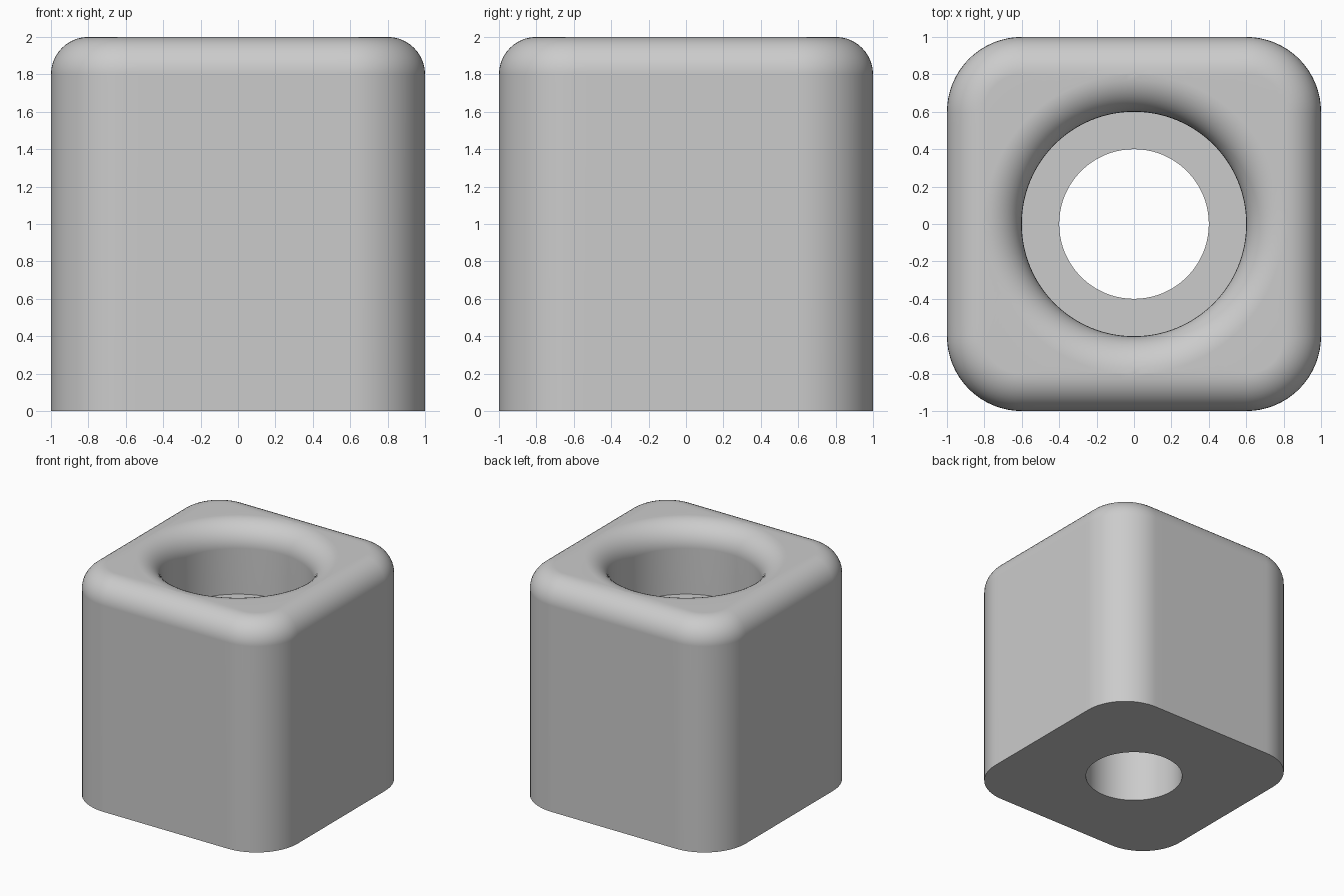
import bpy, bmesh
from math import sin, cos, pi
from mathutils import Matrix, Vector

if "Cube" in bpy.data.objects:
    bpy.data.objects.remove(bpy.data.objects["Cube"])

SIDE, ARC = 8, 16              # steps per half side and per corner
QUAD = 2 * SIDE + ARC          # steps per quarter turn
FILLET, STEPS = 0.2, 10
CORNER = 0.6                   # centre of each rounded corner


def quarters(points):
    """Repeat one quarter outline around the vertical axis."""
    return [Matrix.Rotation(q * pi / 2, 3, 'Z') @ p for q in range(4) for p in points]


def square_ring(inset, z):
    r = 1 - CORNER - inset
    pts = [Vector((CORNER + r, CORNER * i / SIDE, z)) for i in range(SIDE)]
    for i in range(ARC + 1):
        a = i / ARC * pi / 2
        pts.append(Vector((CORNER + r * cos(a), CORNER + r * sin(a), z)))
    pts += [Vector((CORNER * (1 - i / SIDE), CORNER + r, z)) for i in range(1, SIDE)]
    return quarters(pts)


def circle_ring(r, z):
    angles = [i / QUAD * pi / 2 for i in range(QUAD)]
    return quarters([Vector((r * cos(a), r * sin(a), z)) for a in angles])


# Outer wall and rounded top edge, then rounded mouth, recess, ledge and through hole
turns = [i / STEPS * pi / 2 for i in range(STEPS + 1)]
rings = [square_ring(0, 0)]
rings += [square_ring(FILLET * (1 - cos(a)), 2 - FILLET + FILLET * sin(a)) for a in turns]
rings += [circle_ring(0.8 - FILLET * sin(a), 2 - FILLET + FILLET * cos(a)) for a in turns]
rings += [circle_ring(r, z) for r, z in ((0.6, 1.4), (0.4, 1.4), (0.4, 0))]

bm = bmesh.new()
loops = [[bm.verts.new(p) for p in ring] for ring in rings]
for low, high in zip(loops, loops[1:] + loops[:1]):
    n = len(low)
    for i in range(n):
        j = (i + 1) % n
        bm.faces.new((low[i], low[j], high[j], high[i]))
bmesh.ops.remove_doubles(bm, verts=bm.verts, dist=0.0001)
mesh = bpy.data.meshes.new("rounded_block")
bm.to_mesh(mesh)
bm.free()

block = bpy.data.objects.new("rounded_block", mesh)
bpy.context.collection.objects.link(block)

# Plain grey material
grey = bpy.data.materials.new("light_grey")
grey.use_nodes = True
color = (0.6, 0.6, 0.6, 1)
grey.diffuse_color = color
grey.node_tree.nodes["Principled BSDF"].inputs["Base Color"].default_value = color
mesh.materials.append(grey)

# Smooth rounded surfaces with crisp rims
bpy.ops.object.select_all(action='DESELECT')
block.select_set(True)
bpy.context.view_layer.objects.active = block
bpy.ops.object.shade_smooth_by_angle(angle=pi / 5)
normals = block.modifiers.new("flat_faces", 'WEIGHTED_NORMAL')
normals.keep_sharp = True
